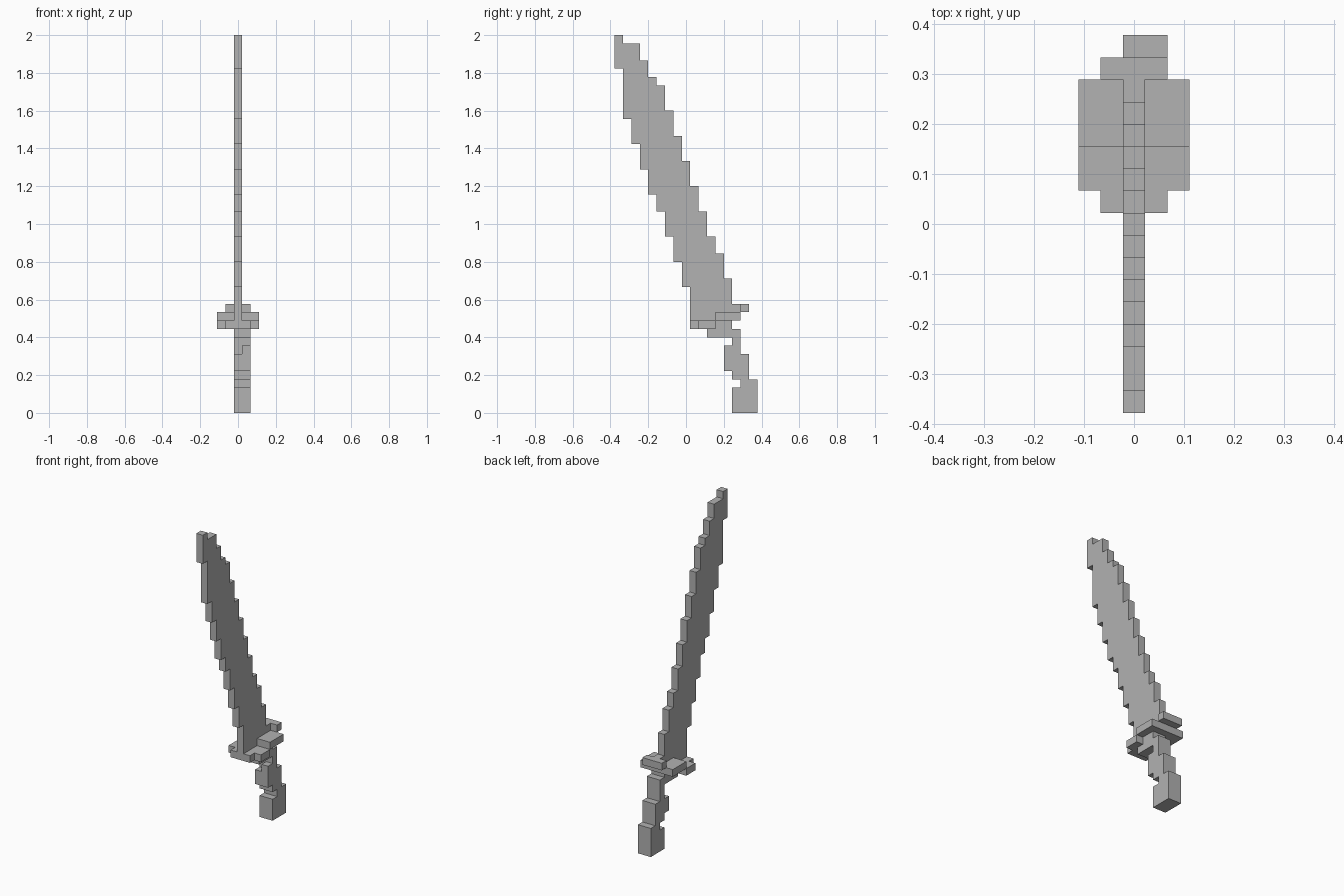
import bpy
import bmesh

cube = bpy.data.objects.get("Cube")
if cube:
    bpy.data.objects.remove(cube, do_unlink=True)

# One grid cell: the sword is 45 cells tall and 17 cells deep
CELL = 2 / 45
DEPTH = 17

steel = bpy.data.materials.new("plain grey")
steel.use_nodes = True
grey = (0.445, 0.445, 0.445, 1)
steel.diffuse_color = grey
steel.node_tree.nodes["Principled BSDF"].inputs["Base Color"].default_value = grey


def stair_outline(spans):
    """Closed stepped outline from (start, end, low, high) strips."""
    there, back = [], []
    for start, end, low, high in spans:
        there += [(start, low), (end, low)]
        back += [(start, high), (end, high)]
    loop = there + back[::-1]
    return [p for i, p in enumerate(loop) if p != loop[i - 1]]


def prism(name, outline, x0, x1):
    """Extrude a (depth, height) outline in cells between two x positions."""
    bm = bmesh.new()
    verts = [bm.verts.new((x0 * CELL, (y - DEPTH / 2) * CELL, z * CELL))
             for y, z in outline]
    face = bm.faces.new(verts)
    new = bmesh.ops.extrude_face_region(bm, geom=[face])["geom"]
    moved = [v for v in new if isinstance(v, bmesh.types.BMVert)]
    bmesh.ops.translate(bm, verts=moved, vec=((x1 - x0) * CELL, 0, 0))
    bmesh.ops.dissolve_limit(bm, angle_limit=0.01, verts=bm.verts, edges=bm.edges)
    bmesh.ops.recalc_face_normals(bm, faces=bm.faces)
    mesh = bpy.data.meshes.new(name)
    bm.to_mesh(mesh)
    bm.free()
    mesh.materials.append(steel)
    obj = bpy.data.objects.new(name, mesh)
    bpy.context.collection.objects.link(obj)


def block(name, half_width, y0, y1, z):
    """One-cell-high plate centred on x."""
    prism(name, stair_outline([(y0, y1, z, z + 1)]), -half_width, half_width)


# Blade: bottom and top of each one-cell column, from tip to guard
lows = [41, 35, 32, 29, 26, 24, 21, 18, 15, 11, 11, 11, 12, 12, 12]
tops = [45, 44, 44, 42, 40, 39, 36, 33, 30, 27, 24, 21, 19, 16, 13]
columns = [(i, i + 1, a, b) for i, (a, b) in enumerate(zip(lows, tops))]
prism("blade", stair_outline(columns), -0.5, 0.5)

# Guard: stepped plates rising towards the back
block("guard_front_tip", 1.5, 9, 10, 10)
block("guard_front", 2.5, 10, 12, 10)
block("guard_back", 2.5, 12, 15, 11)
block("guard_back_tip", 1.5, 15, 16, 12)

# Handle: bottom, top, front and back of each layer
layers = [(0, 3, 14, 17), (3, 4, 15, 17), (4, 5, 14, 16), (5, 7, 13, 16),
          (7, 9, 14, 15), (9, 10, 11, 15), (10, 11, 12, 14)]
handle = [(y, z) for z, y in stair_outline(layers)]
prism("handle", handle, -0.5, 1.5)
prism("handle_finger_rest", stair_outline([(13, 14, 7, 8)]), 0.5, 1.5)
